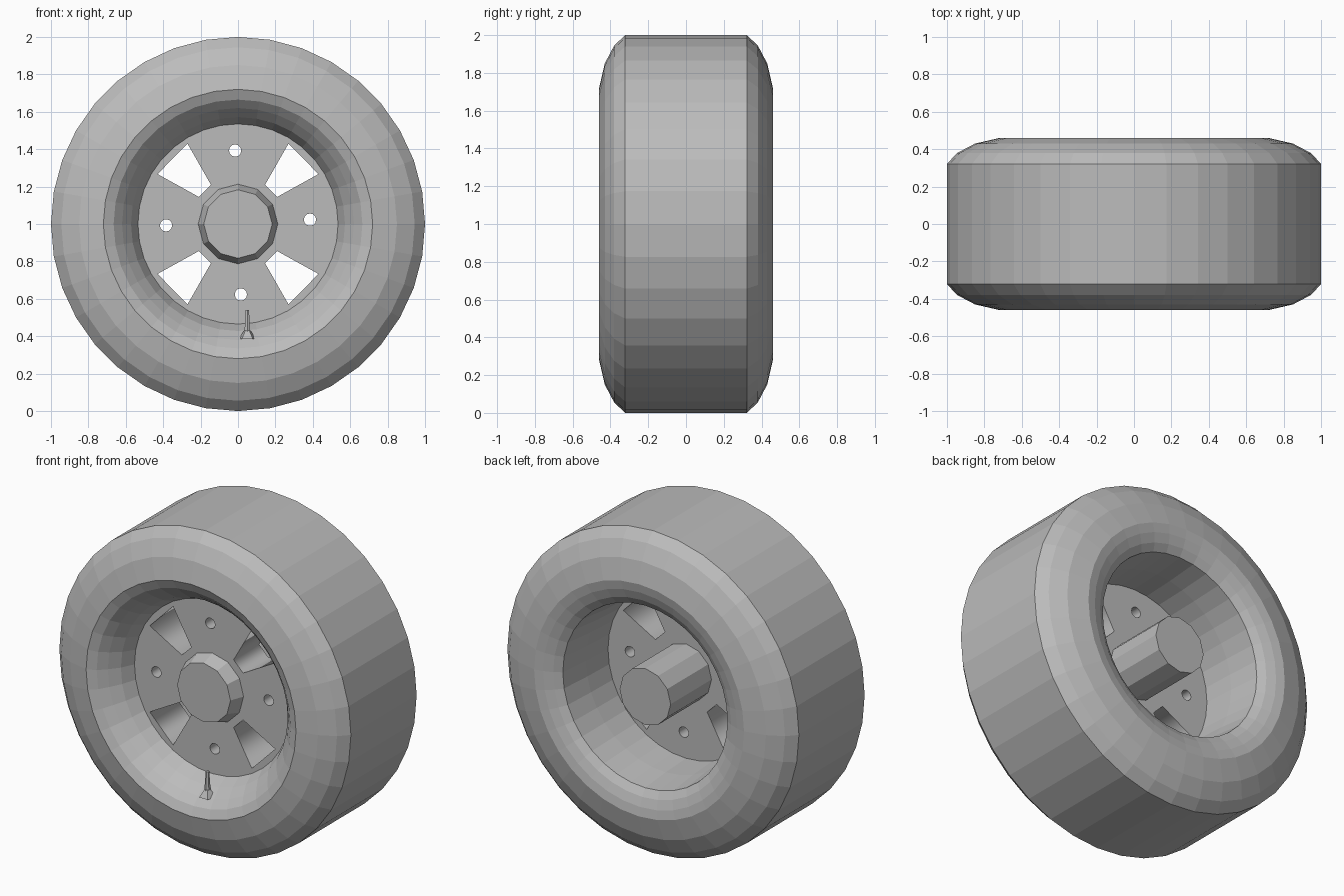
import bpy, bmesh, math
from math import cos, sin, tau

if "Cube" in bpy.data.objects:
    bpy.data.objects.remove(bpy.data.objects["Cube"], do_unlink=True)

CENTRE = 1.0   # axle height

grey = bpy.data.materials.new("plain grey")
grey.use_nodes = True
grey.diffuse_color = (0.5, 0.5, 0.5, 1)
grey.node_tree.nodes["Principled BSDF"].inputs["Base Color"].default_value = (0.5, 0.5, 0.5, 1)


def add_object(name, mesh):
    obj = bpy.data.objects.new(name, mesh)
    bpy.context.collection.objects.link(obj)
    mesh.materials.clear()
    mesh.materials.append(grey)
    obj.location.z = CENTRE
    return obj


def lathe(name, profile, sides, caps=False):
    """Turn (radius, y) points about the axle; front to back faces outward."""
    bm = bmesh.new()
    rings = [[bm.verts.new((r * cos(tau * k / sides), y, r * sin(tau * k / sides)))
              for k in range(sides)] for r, y in profile]
    for a, b in zip(rings, rings[1:]):
        for k in range(sides):
            n = (k + 1) % sides
            bm.faces.new((a[k], b[k], b[n], a[n]))
    if caps:
        bm.faces.new(rings[0])
        bm.faces.new(rings[-1][::-1])
    mesh = bpy.data.meshes.new(name)
    bm.to_mesh(mesh)
    bm.free()
    return add_object(name, mesh)


# Tyre: rounded shoulders and a flat tread
shoulder = [(0.72, 0.46), (0.85, 0.43), (0.945, 0.38), (1.0, 0.322)]
front_side = [(0.665, -0.435)] + [(r, -y) for r, y in shoulder]
back_side = shoulder[::-1] + [(0.665, 0.45), (0.61, 0.43), (0.565, 0.4)]
lathe("tyre", front_side + back_side, 36)

# Rim barrel, running from the back edge to the flared front lip
lathe("rim", [(0.565, 0.4), (0.545, 0.2), (0.535, 0.0), (0.535, -0.25),
              (0.572, -0.33), (0.62, -0.39), (0.665, -0.435)], 36)

# Hub with a chamfered front cap and a long axle stub behind
lathe("hub", [(0.183, -0.335), (0.213, -0.25), (0.175, -0.25), (0.175, 0.4)], 12, caps=True)


# Wheel disc: a thick plate pierced by four windows and four bolt holes
def circle(radius, sides, cx=0, cy=0):
    return [(cx + radius * cos(tau * k / sides), cy + radius * sin(tau * k / sides))
            for k in range(sides)]


window = [(0.27, 0.43), (0.43, 0.267), (0.21, 0.145), (0.145, 0.21)]
outlines = [circle(0.537, 36)]
for sx in (-1, 1):
    for sy in (-1, 1):
        outlines.append([(sx * x, sy * y) for x, y in window])
for k in range(4):
    angle = tau * k / 4 + 0.04
    outlines.append(circle(0.033, 12, 0.385 * cos(angle), 0.385 * sin(angle) + 0.008))

curve = bpy.data.curves.new("disc_outline", "CURVE")
curve.dimensions = "2D"
curve.fill_mode = "BOTH"
curve.extrude = 0.125
for points in outlines:
    spline = curve.splines.new("POLY")
    spline.points.add(len(points) - 1)
    for p, (x, y) in zip(spline.points, points):
        p.co = (x, y, 0, 1)
    spline.use_cyclic_u = True
outline = bpy.data.objects.new("disc_outline", curve)
bpy.context.collection.objects.link(outline)
depsgraph = bpy.context.evaluated_depsgraph_get()
disc_mesh = bpy.data.meshes.new_from_object(outline.evaluated_get(depsgraph))
bpy.data.objects.remove(outline, do_unlink=True)
disc = add_object("wheel_disc", disc_mesh)
disc.rotation_euler.x = math.pi / 2
disc.location.y = -0.125


# Air valve standing on the bottom of the front lip
def cone(name, sides, r1, r2, low, high):
    bpy.ops.mesh.primitive_cone_add(vertices=sides, radius1=r1, radius2=r2, depth=high - low,
                                    location=(0.05, -0.37, (low + high) / 2))
    bpy.context.object.name = name
    bpy.context.object.data.materials.append(grey)


cone("valve_base", 5, 0.05, 0.018, 0.385, 0.43)
cone("valve_stem", 6, 0.018, 0.01, 0.42, 0.54)
